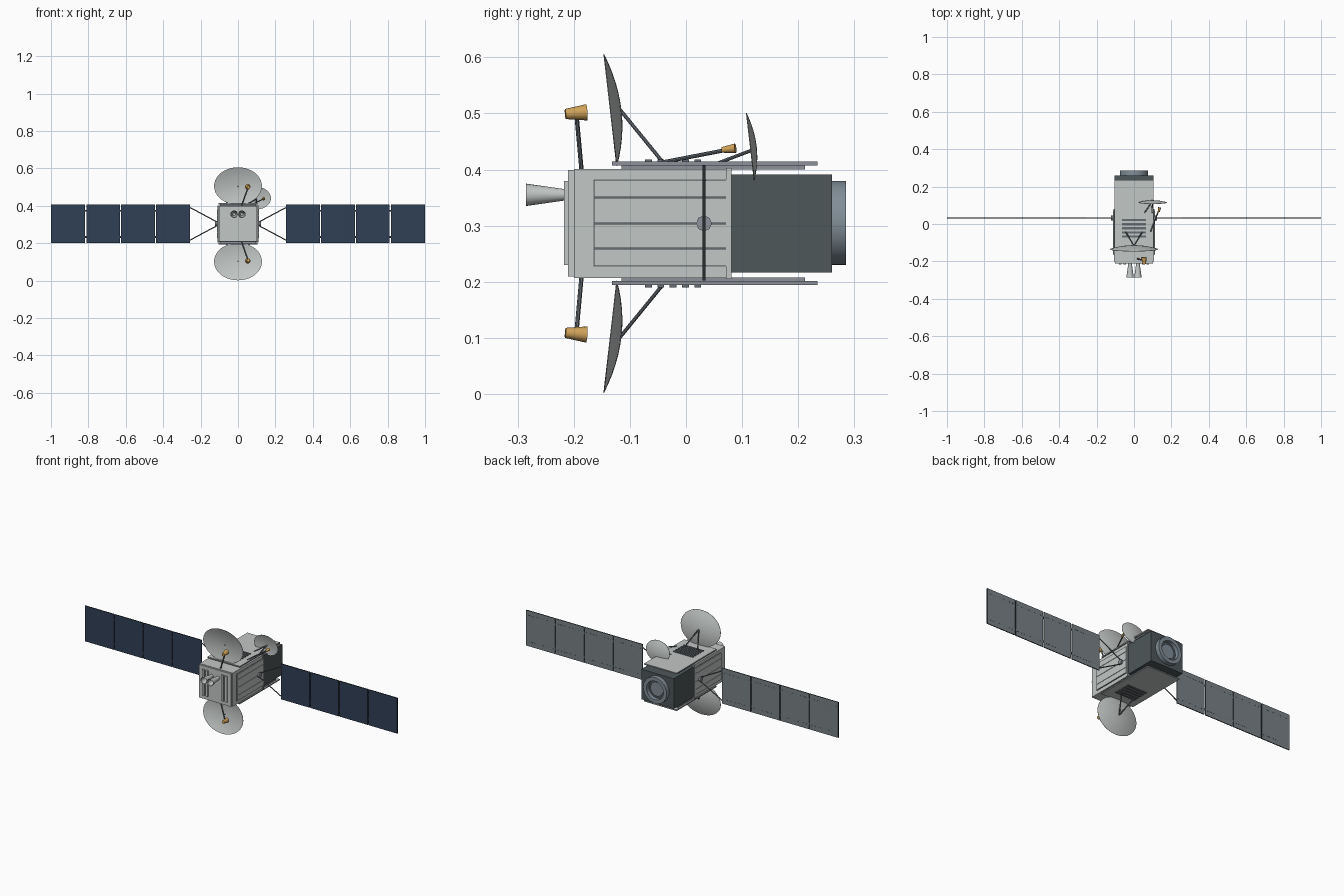
import bpy, bmesh, math
from mathutils import Vector, Matrix

old = bpy.data.objects.get("Cube")
if old:
    bpy.data.objects.remove(old)

MID = 0.304      # height of the body axis
WING_Y = 0.032   # plane of the solar wings


def material(name, r, g, b):
    m = bpy.data.materials.new(name)
    m.use_nodes = True
    m.diffuse_color = (r, g, b, 1)
    bsdf = next(n for n in m.node_tree.nodes if n.type == 'BSDF_PRINCIPLED')
    bsdf.inputs["Base Color"].default_value = (r, g, b, 1)
    return m


SILVER = material("light_grey", 0.54, 0.57, 0.56)
TRIM = material("blue_grey", 0.27, 0.29, 0.32)
DARK = material("charcoal", 0.075, 0.095, 0.10)
STRUT = material("strut_grey", 0.13, 0.15, 0.17)
NAVY = material("cell_navy", 0.03, 0.05, 0.09)
BACK = material("wing_back_grey", 0.19, 0.22, 0.235)
GOLD = material("gold", 0.62, 0.36, 0.10)
BLACK = material("black_edge", 0.02, 0.024, 0.027)
RING = material("ring_steel", 0.22, 0.27, 0.31)


def finish(bm, name, mats, smooth=False, rule=None):
    bmesh.ops.recalc_face_normals(bm, faces=bm.faces)
    for f in bm.faces:
        f.smooth = smooth
        if rule:
            f.material_index = rule(f.normal)
    me = bpy.data.meshes.new(name)
    bm.to_mesh(me)
    bm.free()
    if smooth:
        me.set_sharp_from_angle(angle=math.radians(35))
    for m in mats:
        me.materials.append(m)
    ob = bpy.data.objects.new(name, me)
    bpy.context.collection.objects.link(ob)
    return ob


def add_box(bm, x, y, z):
    c = Vector([(a + b) / 2 for a, b in (x, y, z)])
    s = [abs(b - a) for a, b in (x, y, z)]
    bmesh.ops.create_cube(bm, size=1, matrix=Matrix.Translation(c) @ Matrix.Diagonal((*s, 1)))


def box(name, x, y, z, *mats, rule=None):
    bm = bmesh.new()
    add_box(bm, x, y, z)
    return finish(bm, name, mats, rule=rule)


def rod(name, a, b, r1, r2, mat, sides=8):
    a, b = Vector(a), Vector(b)
    d = b - a
    bm = bmesh.new()
    m = Matrix.Translation((a + b) / 2) @ d.to_track_quat('Z', 'Y').to_matrix().to_4x4()
    bmesh.ops.create_cone(bm, cap_ends=True, segments=sides, radius1=r1, radius2=r2,
                          depth=d.length, matrix=m)
    return finish(bm, name, [mat], smooth=sides > 8)


def lathe_y(name, profile, center, mat, sides=32):
    """Turn (radius, y) points around an axis along y."""
    bm = bmesh.new()
    vs = [bm.verts.new((r, y, 0)) for r, y in profile]
    edges = [bm.edges.new(p) for p in zip(vs, vs[1:])]
    bmesh.ops.spin(bm, geom=vs + edges, cent=(0, 0, 0), axis=(0, 1, 0),
                   angle=math.tau, steps=sides)
    bmesh.ops.remove_doubles(bm, verts=bm.verts, dist=1e-5)
    bmesh.ops.translate(bm, verts=bm.verts, vec=center)
    return finish(bm, name, [mat], smooth=True)


def dish(name, center, a, b, lean, bulge, s=1):
    """Thin elliptical bowl opening toward the front, leaning along z."""
    rings, sides = 6, 40
    bm = bmesh.new()
    layers = []
    for thick in (0, 0.003):
        hub = bm.verts.new((0, bulge - thick, 0))
        loops = []
        for i in range(1, rings + 1):
            r = i / rings
            loop = []
            for k in range(sides):
                t = math.tau * k / sides
                u = r * math.sin(t)
                y = (bulge - thick) * (1 - r * r) - lean * u * s
                loop.append(bm.verts.new((a * r * math.cos(t), y - thick * 0.4, b * u)))
            loops.append(loop)
        for k in range(sides):
            n = (k + 1) % sides
            bm.faces.new((hub, loops[0][k], loops[0][n]))
            for p, q in zip(loops, loops[1:]):
                bm.faces.new((p[k], q[k], q[n], p[n]))
        layers.append(loops[-1])
    p, q = layers
    for k in range(sides):
        n = (k + 1) % sides
        bm.faces.new((p[k], q[k], q[n], p[n]))
    bmesh.ops.translate(bm, verts=bm.verts, vec=center)
    return finish(bm, name, [SILVER], smooth=True)


# Main body, front plates and rear equipment block
box("body", (-0.106, 0.106), (-0.20, 0.08), (MID - 0.097, MID + 0.097), SILVER)
box("front_plate", (-0.102, 0.102), (-0.21, -0.20), (MID - 0.095, MID + 0.095), SILVER)
box("body_collar", (-0.11, 0.11), (0.071, 0.081), (MID - 0.099, MID + 0.099), TRIM, SILVER,
    rule=lambda n: 1 if abs(n.x) > 0.5 else 0)
box("rear_block", (-0.104, 0.104), (0.08, 0.26), (MID - 0.087, MID + 0.087), DARK)

# Vertical strips on the front plate
for side, s in (("left", 1), ("right", -1)):
    for i, x in enumerate((0.042, 0.066)):
        box(f"{side}_front_strip_{i}", (s * x, s * (x + 0.014)), (-0.217, -0.21),
            (MID - 0.074, MID + 0.076), SILVER)

    # Thruster nozzle
    lathe_y(f"{side}_nozzle", [(0.007, -0.215), (0.017, -0.282), (0.020, -0.285),
                               (0.010, -0.215), (0.010, -0.205)], (s * 0.021, 0, 0.355), SILVER, 20)

    # Side slats with dark seams
    box(f"{side}_seam_plate", (s * 0.106, s * 0.1085), (-0.165, 0.071),
        (MID - 0.077, MID + 0.078), STRUT)
    cuts = (-0.077, -0.045, 0, 0.046, 0.078)
    for i, (lo, hi) in enumerate(zip(cuts, cuts[1:])):
        box(f"{side}_side_slat_{i}", (s * 0.106, s * 0.112), (-0.164, 0.071),
            (MID + lo + 0.001, MID + hi - 0.001), SILVER)

    # Wing drive hub and yoke
    rod(f"{side}_wing_hub", (s * 0.106, WING_Y, MID), (s * 0.122, WING_Y, MID), 0.014, 0.014, TRIM)
    for v in (1, -1):
        rod(f"{side}_yoke_{'upper' if v > 0 else 'lower'}", (s * 0.116, WING_Y, MID + v * 0.012),
            (s * 0.258, WING_Y, MID + v * 0.088), 0.003, 0.003, STRUT, 6)

    # Four wing panels: cells in front, grey back, dark edges
    bm = bmesh.new()
    dashes = bmesh.new()
    pitch = (1.0 - 0.256) / 4
    for i in range(4):
        x0 = 0.256 + i * pitch + (0.003 if i else 0)
        x1 = 0.256 + (i + 1) * pitch - (0.003 if i < 3 else 0)
        add_box(bm, (s * x0, s * x1), (WING_Y - 0.0025, WING_Y + 0.0025),
                (MID - 0.102, MID + 0.104))
        for k in range(9):
            xd = x0 + 0.008 + k * 0.019
            for z in (-0.075, 0.077):
                add_box(dashes, (s * xd, s * (xd + 0.011)),
                        (WING_Y + 0.002, WING_Y + 0.0032), (MID + z - 0.001, MID + z + 0.001))
    finish(bm, f"{side}_wing_panels", [NAVY, BACK, BLACK],
           rule=lambda n: 0 if n.y < -0.5 else 1 if n.y > 0.5 else 2)
    finish(dashes, f"{side}_wing_back_dashes", [STRUT])

    # Hinges between panels
    for i in range(1, 4):
        x = s * (0.256 + i * pitch)
        for z in (-0.07, 0.07):
            box(f"{side}_hinge", (x - 0.005, x + 0.005), (WING_Y - 0.002, WING_Y + 0.002),
                (MID + z - 0.005, MID + z + 0.005), BLACK)

# Decks, louvres, main dishes and feeds, mirrored above and below
for side, s in (("upper", 1), ("lower", -1)):
    def z(h):
        return MID + s * h

    edge_rule = lambda n: 0 if abs(n.z) > 0.5 else 1
    box(f"{side}_deck", (-0.104, 0.104), (-0.132, 0.234), (z(0.103), z(0.110)),
        SILVER, TRIM, rule=edge_rule)
    box(f"{side}_deck_base", (-0.096, 0.096), (-0.115, 0.212), (z(0.096), z(0.103)), TRIM)
    for i in range(5):
        y = -0.067 + i * 0.022
        box(f"{side}_louvre_{i}", (-0.063, 0.063), (y - 0.006, y + 0.006),
            (z(0.110), z(0.114)), STRUT)

    dish(f"{side}_dish", (0, -0.1345, z(0.202)), 0.128, 0.100, 0.0115, 0.0195, s)
    for x in (-0.045, 0.045):
        rod(f"{side}_dish_strut", (0, -0.117, z(0.202)), (x, -0.042, z(0.110)),
            0.0035, 0.0035, STRUT)
    rod(f"{side}_feed_arm", (0.018, -0.186, z(0.093)), (0.053, -0.195, z(0.192)),
        0.004, 0.004, STRUT)
    rod(f"{side}_feed_horn", (0.056, -0.215, z(0.195)), (0.052, -0.177, z(0.198)),
        0.009, 0.0145, GOLD, 16)

# Small side dish with its feed
dish("side_dish", (0.10, 0.115, 0.441), 0.076, 0.060, 0.007, 0.011)
for x in (0.055, 0.095):
    rod("side_dish_strut", (0.10, 0.124, 0.437), (x, 0.058, 0.412), 0.003, 0.003, STRUT)
rod("side_feed_arm", (0.088, -0.042, 0.413), (0.130, 0.067, 0.434), 0.0035, 0.0035, STRUT)
rod("side_feed_horn", (0.132, 0.064, 0.435), (0.137, 0.088, 0.438), 0.005, 0.0085, GOLD, 16)

# Rear docking ring with recessed centre
lathe_y("rear_ring", [(0.075, 0.255), (0.075, 0.285), (0.054, 0.285), (0.054, 0.262)],
        (0, 0, MID + 0.001), RING, 40)
lathe_y("ring_recess", [(0.054, 0.262), (0.0, 0.262)], (0, 0, MID + 0.001), DARK, 40)
lathe_y("ring_core", [(0.040, 0.261), (0.040, 0.268), (0.0, 0.268)], (0, 0, MID + 0.001), RING, 32)
